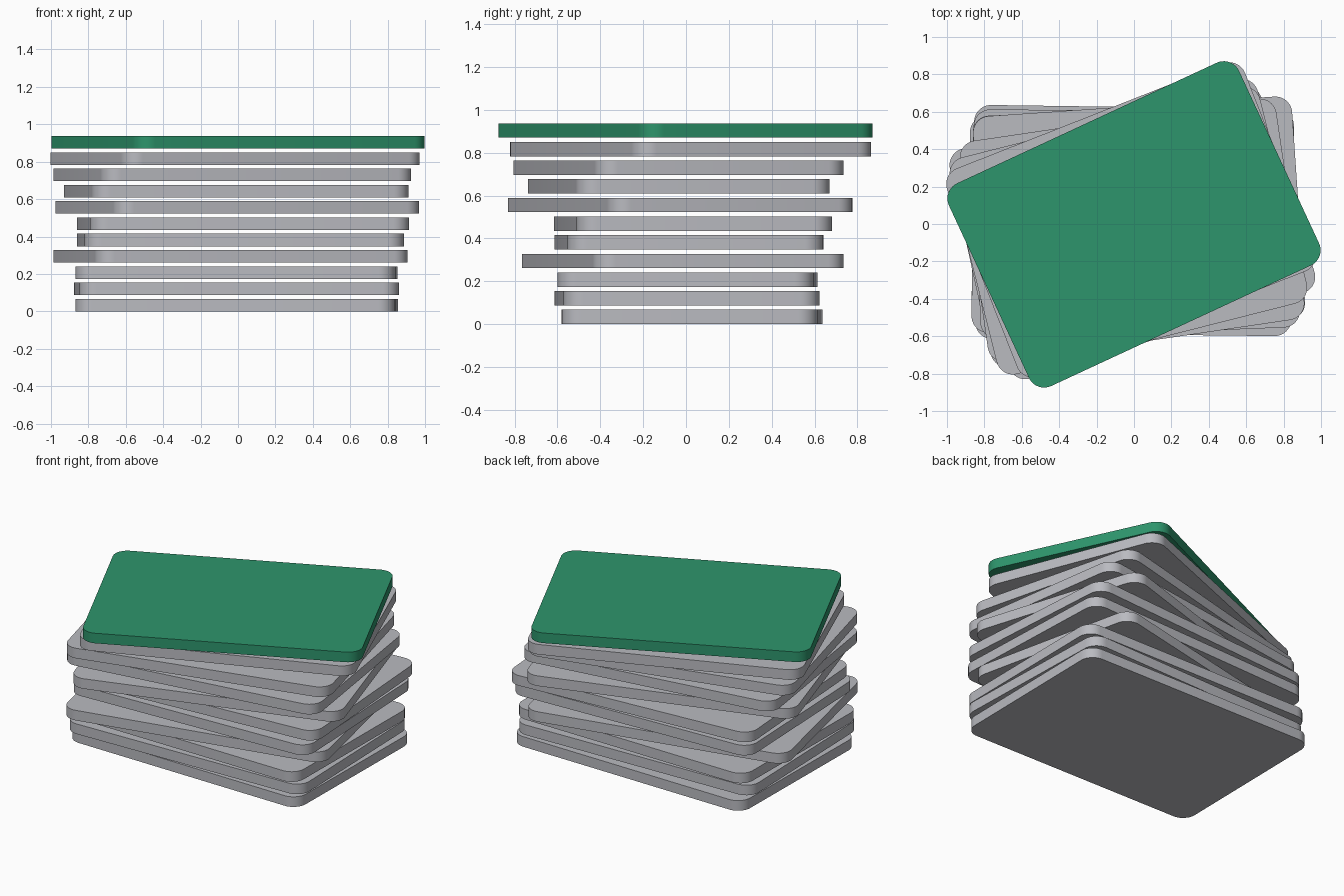
import bpy, bmesh, math
from math import cos, sin, radians

if "Cube" in bpy.data.objects:
    bpy.data.objects.remove(bpy.data.objects["Cube"])

WIDTH, DEPTH, RADIUS = 1.71, 1.195, 0.09
THICK, STEP, SEGMENTS = 0.067, 0.087, 10


def material(name, colour):
    m = bpy.data.materials.new(name)
    m.diffuse_color = (*colour, 1)
    m.use_nodes = True
    m.node_tree.nodes["Principled BSDF"].inputs["Base Color"].default_value = m.diffuse_color
    return m


grey = material("light grey", (0.49, 0.495, 0.53))
green = material("green", (0.027, 0.30, 0.15))


def rounded_slab(name, x, y, z, angle, mat):
    """Flat rounded rectangle, extruded upwards and turned about z."""
    bm = bmesh.new()
    ring = []
    corners = [(1, 1), (-1, 1), (-1, -1), (1, -1)]
    for i, (sx, sy) in enumerate(corners):
        cx, cy = sx * (WIDTH / 2 - RADIUS), sy * (DEPTH / 2 - RADIUS)
        for k in range(SEGMENTS + 1):
            a = radians(90) * (i + k / SEGMENTS)
            ring.append(bm.verts.new((cx + RADIUS * cos(a), cy + RADIUS * sin(a), 0)))
    face = bm.faces.new(ring)
    top = bmesh.ops.extrude_face_region(bm, geom=[face])["geom"]
    bmesh.ops.translate(bm, vec=(0, 0, THICK),
                        verts=[g for g in top if isinstance(g, bmesh.types.BMVert)])
    bmesh.ops.recalc_face_normals(bm, faces=bm.faces)
    mesh = bpy.data.meshes.new(name)
    bm.to_mesh(mesh)
    bm.free()
    mesh.materials.append(mat)
    ob = bpy.data.objects.new(name, mesh)
    bpy.context.collection.objects.link(ob)
    ob.location = (x, y, z)
    ob.rotation_euler.z = radians(angle)
    bpy.ops.object.select_all(action="DESELECT")
    ob.select_set(True)
    bpy.context.view_layer.objects.active = ob
    bpy.ops.object.shade_smooth_by_angle(angle=radians(30))


# Offset and turn of each card, bottom to top
layout = [
    (-0.007, 0.028, -0.8), (-0.008, 0.004, 1.6), (-0.008, 0.007, -0.65),
    (-0.040, -0.016, 12.45), (0.013, 0.013, 2.3), (0.027, 0.033, 3.9),
    (-0.003, -0.027, 17.4), (-0.010, -0.034, 8.4), (-0.030, -0.035, 14.2),
    (-0.016, 0.022, 21.5), (0.0, -0.002, 24.9),
]
for i, (x, y, angle) in enumerate(layout):
    last = i == len(layout) - 1
    rounded_slab("top_card" if last else f"card_{i + 1}", x, y, i * STEP, angle,
                 green if last else grey)
